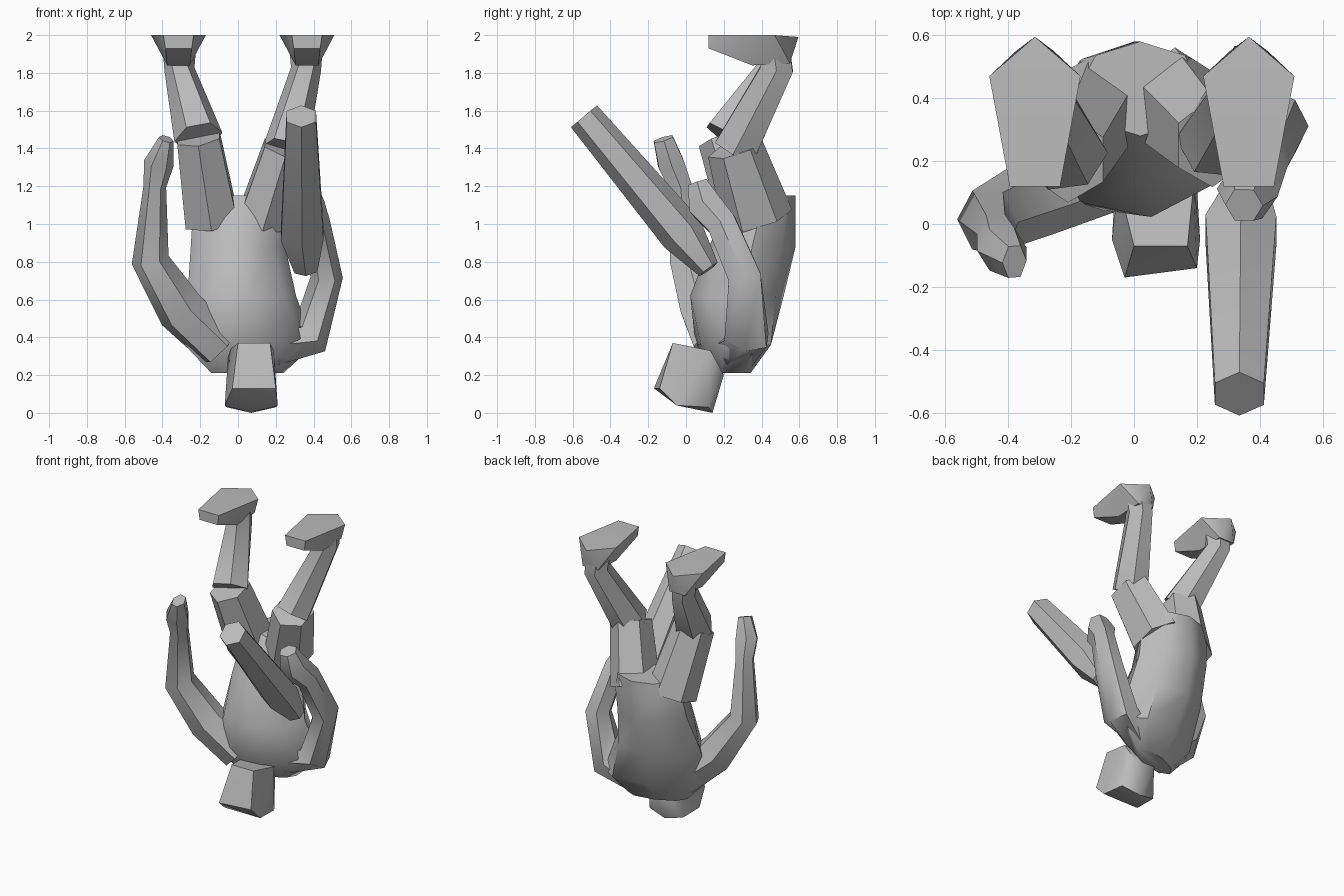
import bpy, bmesh, math
from mathutils import Vector, Matrix

cube = bpy.data.objects.get("Cube")
if cube:
    bpy.data.objects.remove(cube, do_unlink=True)

grey = bpy.data.materials.new("plain grey")
grey.use_nodes = True
colour = (0.5, 0.5, 0.5, 1)
grey.diffuse_color = colour
grey.node_tree.nodes["Principled BSDF"].inputs["Base Color"].default_value = colour


def finish(bm, name):
    bmesh.ops.recalc_face_normals(bm, faces=bm.faces)
    mesh = bpy.data.meshes.new(name)
    bm.to_mesh(mesh)
    bm.free()
    mesh.materials.append(grey)
    obj = bpy.data.objects.new(name, mesh)
    bpy.context.collection.objects.link(obj)
    bpy.ops.object.select_all(action='DESELECT')
    obj.select_set(True)
    bpy.context.view_layer.objects.active = obj
    bpy.ops.object.shade_smooth_by_angle(angle=math.radians(50))
    return obj


def loft(name, sections, sides=6, upright=False, phase=0.0):
    """Skin sections of (x, y, z, half width, half depth, turn in degrees)."""
    bm = bmesh.new()
    centres = [Vector(s[:3]) for s in sections]
    rings = []
    for i, s in enumerate(sections):
        before = centres[max(i - 1, 0)]
        after = centres[min(i + 1, len(centres) - 1)]
        t = Vector((0, 0, 1))
        if not upright:
            t = Vector()
            if i > 0:
                t += (centres[i] - before).normalized()
            if i < len(centres) - 1:
                t += (after - centres[i]).normalized()
            t.normalize()
        u = Vector((1, 0, 0))
        u = (u - t * u.dot(t)).normalized()
        if len(s) > 5:
            u = Matrix.Rotation(math.radians(s[5]), 3, t) @ u
        v = t.cross(u)
        ring = []
        for k in range(sides):
            a = math.tau * (k + phase) / sides
            ring.append(bm.verts.new(centres[i] + u * s[3] * math.cos(a) + v * s[4] * math.sin(a)))
        rings.append(ring)
    for low, high in zip(rings, rings[1:]):
        for k in range(sides):
            j = (k + 1) % sides
            bm.faces.new((low[k], low[j], high[j], high[k]))
    bm.faces.new(rings[0][::-1])
    bm.faces.new(rings[-1])
    return finish(bm, name)


def hull(name, points):
    bm = bmesh.new()
    for p in points:
        bm.verts.new(p)
    bmesh.ops.convex_hull(bm, input=bm.verts)
    return finish(bm, name)


# Twisted torso, shoulders low and hips high
loft("torso", [
    (0.05, 0.25, 0.21, 0.20, 0.07, 18),
    (0.06, 0.25, 0.36, 0.36, 0.18, 18),
    (0.02, 0.27, 0.62, 0.29, 0.25, 8),
    (0.00, 0.35, 0.88, 0.25, 0.23),
    (0.01, 0.39, 1.04, 0.25, 0.19),
    (0.02, 0.43, 1.15, 0.20, 0.15),
], sides=8, upright=True)

# Head, with its crown on the ground
hull("head", [
    (-0.03, -0.17, 0.13), (0.20, -0.14, 0.13),
    (0.00, -0.07, 0.37), (0.17, -0.07, 0.37),
    (-0.07, -0.05, 0.04), (0.21, -0.05, 0.04),
    (0.07, 0.14, 0.00), (-0.06, 0.12, 0.03), (0.20, 0.12, 0.03),
    (-0.05, 0.13, 0.33), (0.19, 0.13, 0.33),
    (0.00, 0.20, 0.20), (0.15, 0.20, 0.20),
])

# Arms, with the hands raised
loft("right_arm", [
    (-0.10, 0.17, 0.36, 0.13, 0.14),
    (-0.30, 0.09, 0.54, 0.13, 0.13),
    (-0.465, 0.01, 0.81, 0.10, 0.11),
    (-0.44, -0.03, 1.20, 0.06, 0.07),
    (-0.42, -0.08, 1.32, 0.08, 0.08),
    (-0.38, -0.12, 1.45, 0.04, 0.06),
])
loft("left_arm", [
    (0.18, 0.27, 0.33, 0.10, 0.13),
    (0.38, 0.32, 0.40, 0.11, 0.13),
    (0.47, 0.31, 0.72, 0.085, 0.10),
    (0.42, 0.19, 1.00, 0.07, 0.09),
    (0.36, 0.10, 1.10, 0.10, 0.10),
    (0.35, 0.06, 1.22, 0.06, 0.06),
])

# Thighs and shins
loft("right_thigh", [
    (-0.14, 0.36, 1.02, 0.16, 0.18),
    (-0.21, 0.21, 1.46, 0.13, 0.15),
], phase=0.5)
loft("right_shin", [
    (-0.21, 0.21, 1.46, 0.13, 0.13),
    (-0.31, 0.46, 1.82, 0.08, 0.10),
    (-0.31, 0.45, 1.95, 0.09, 0.10),
])
loft("left_thigh", [
    (0.13, 0.38, 1.02, 0.15, 0.19),
    (0.25, 0.26, 1.40, 0.13, 0.15),
], phase=0.5)
loft("left_shin", [
    (0.25, 0.26, 1.39, 0.12, 0.13),
    (0.36, 0.48, 1.82, 0.08, 0.10),
    (0.36, 0.46, 1.95, 0.09, 0.10),
])

# Feet, soles up
for name, x in (("right_foot", -0.315), ("left_foot", 0.365)):
    hull(name, [
        (x, 0.595, 1.99), (x - 0.145, 0.47, 2.0), (x + 0.145, 0.47, 2.0),
        (x - 0.08, 0.12, 2.0), (x + 0.08, 0.12, 2.0),
        (x - 0.07, 0.12, 1.93), (x + 0.07, 0.12, 1.93),
        (x - 0.06, 0.35, 1.84), (x + 0.06, 0.35, 1.84),
        (x - 0.06, 0.55, 1.85), (x + 0.06, 0.55, 1.85),
    ])

# Long club held in the left hand
loft("club", [
    (0.335, -0.54, 1.57, 0.09, 0.09),
    (0.34, -0.02, 0.95, 0.13, 0.12),
    (0.36, 0.12, 0.76, 0.07, 0.06),
], phase=0.5)
